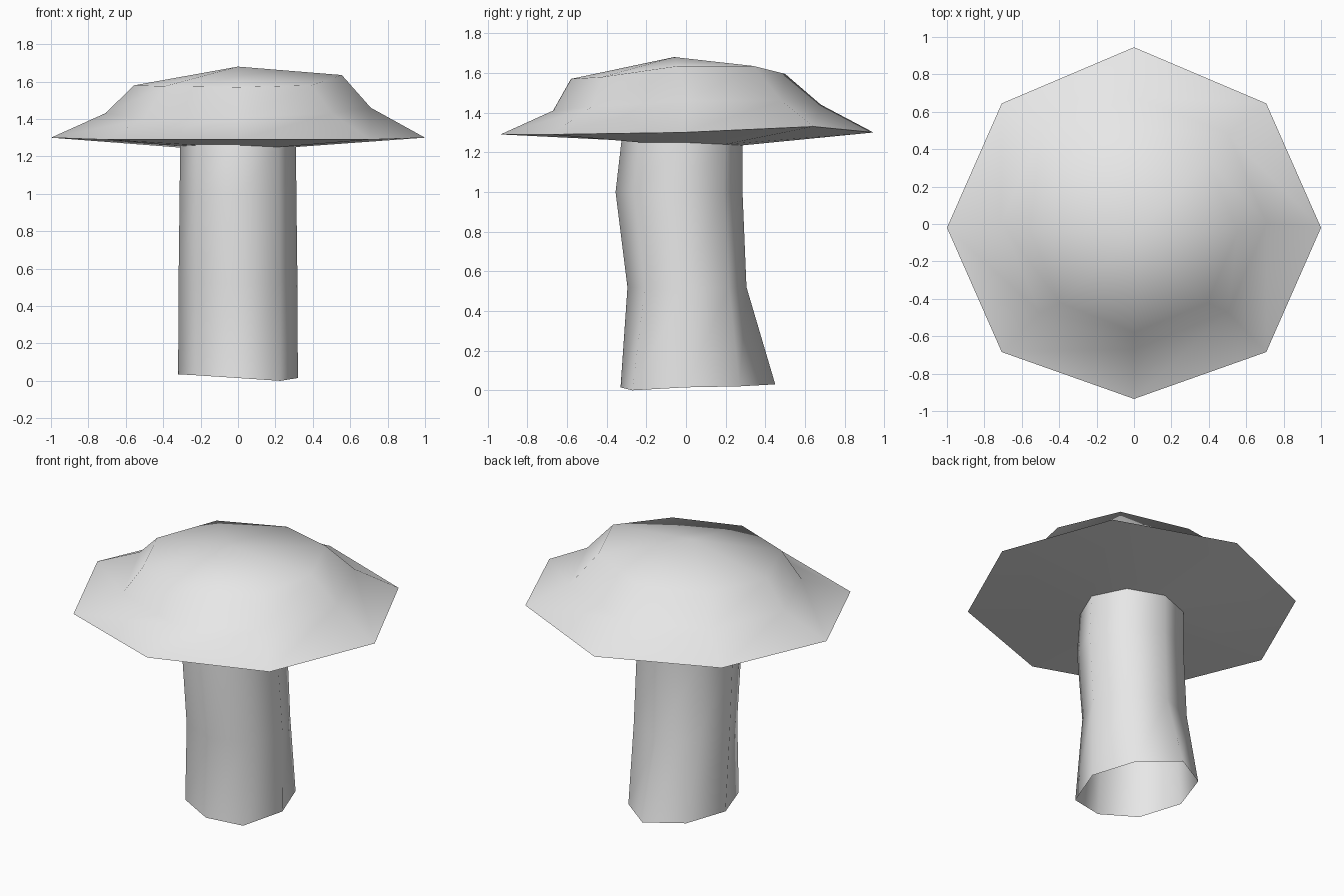
import bpy, bmesh, math

if "Cube" in bpy.data.objects:
    bpy.data.objects.remove(bpy.data.objects["Cube"], do_unlink=True)

SIDES = 8

grey = bpy.data.materials.new("plain_grey")
grey.use_nodes = True
grey.diffuse_color = (0.8, 0.8, 0.8, 1)
grey.node_tree.nodes["Principled BSDF"].inputs["Base Color"].default_value = (0.8, 0.8, 0.8, 1)


def ring(radius, front, back, heights):
    """Eight-sided loop, counter-clockwise from +x."""
    mid, half = (front + back) / 2, (back - front) / 2
    turns = [math.tau * i / SIDES for i in range(SIDES)]
    return [(radius * math.cos(t), mid + half * math.sin(t), z)
            for t, z in zip(turns, heights)]


def loft(name, rings, apex=None):
    """Skin the loops from bottom to top, with an optional peak."""
    bm = bmesh.new()
    loops = [[bm.verts.new(p) for p in r] for r in rings]
    for low, high in zip(loops, loops[1:]):
        for i in range(SIDES):
            j = (i + 1) % SIDES
            bm.faces.new((low[i], low[j], high[j], high[i]))
    if apex:
        peak = bm.verts.new(apex)
        for i in range(SIDES):
            bm.faces.new((loops[-1][i], loops[-1][(i + 1) % SIDES], peak))
    mesh = bpy.data.meshes.new(name)
    bm.to_mesh(mesh)
    bm.free()
    mesh.materials.append(grey)
    obj = bpy.data.objects.new(name, mesh)
    bpy.context.collection.objects.link(obj)
    bpy.ops.object.select_all(action='DESELECT')
    obj.select_set(True)
    bpy.context.view_layer.objects.active = obj
    bpy.ops.object.shade_smooth_by_angle(angle=math.radians(65))
    return obj


# Stem: open tube with a crooked, uneven foot
foot_y = (0, .27, .45, .32, .05, -.22, -.33, -.27)
foot_z = (.015, .02, .03, .035, .035, .03, .015, 0)
foot = [(x, y, z) for (x, _, _), y, z in zip(ring(.32, -.3, .3, foot_z), foot_y, foot_z)]
neck = ring(.31, -.325, .285, (1.25, 1.24, 1.235, 1.24, 1.255, 1.26, 1.26, 1.25))
loft("stem", [
    foot,
    ring(.318, -.295, .305, [.52] * SIDES),
    ring(.312, -.355, .285, [1.0] * SIDES),
    neck,
])

# Cap: shallow underside, flared rim, shoulder and low peak
rim = ring(1, -.935, .945, (1.3, 1.33, 1.3, 1.3, 1.3, 1.29, 1.29, 1.29))
rim = [(x, y - (.025 if abs(x) > .1 else 0), z) for x, y, z in rim]
loft("cap", [
    neck,
    rim,
    ring(.71, -.67, .68, (1.46, 1.46, 1.44, 1.43, 1.43, 1.4, 1.41, 1.43)),
    ring(.555, -.58, .5, (1.635, 1.635, 1.595, 1.59, 1.58, 1.575, 1.57, 1.58)),
], apex=(0, -.06, 1.68))
